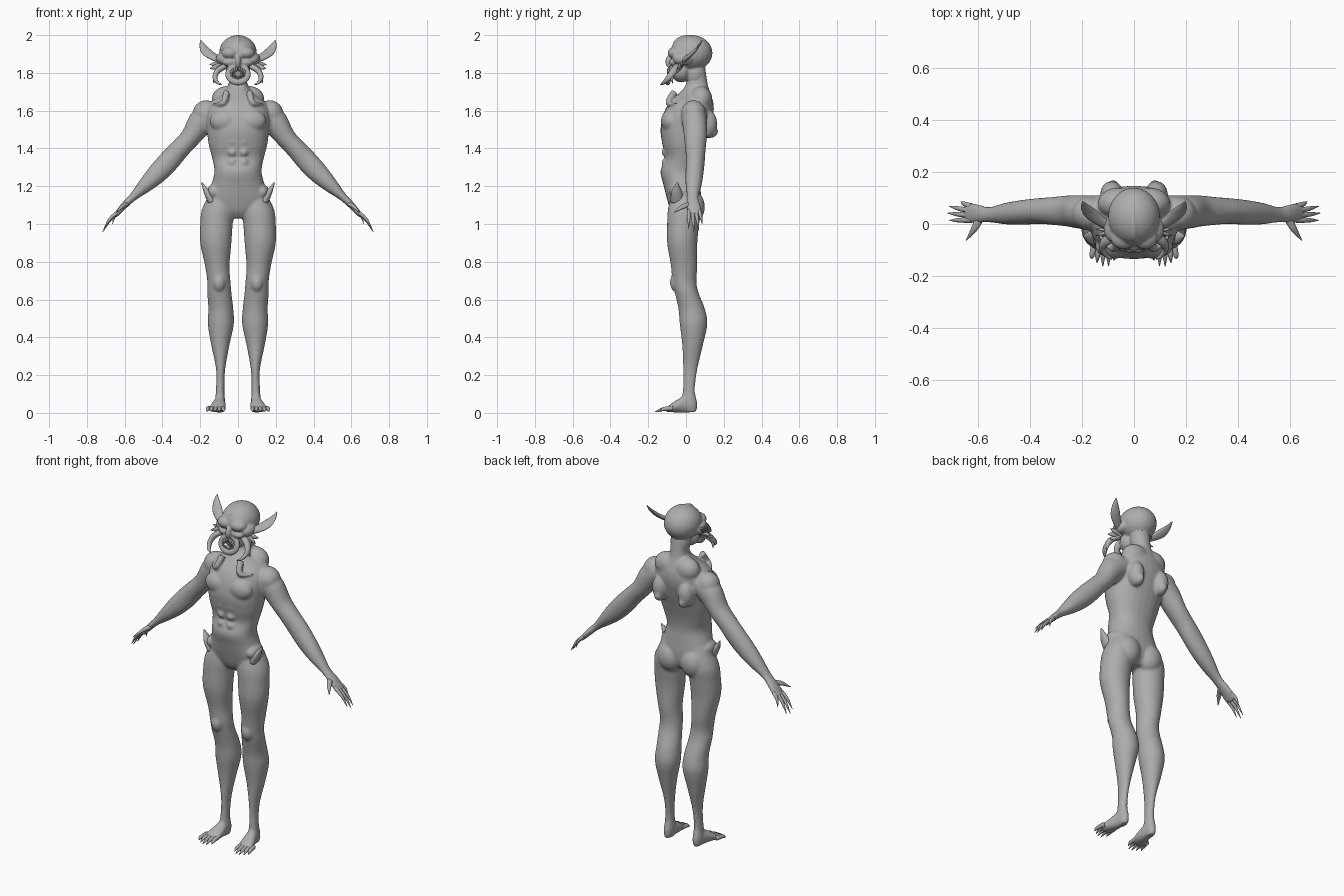
import bpy, bmesh, math
from mathutils import Vector, Matrix

cube = bpy.data.objects.get("Cube")
if cube:
    bpy.data.objects.remove(cube)

skin = bpy.data.materials.new("grey skin")
skin.use_nodes = True
GREY = (0.42, 0.42, 0.42, 1)
skin.diffuse_color = GREY
skin.node_tree.nodes["Principled BSDF"].inputs["Base Color"].default_value = GREY


def spline(stations, steps):
    """Smooth the station values with a Catmull-Rom curve."""
    rows = [Vector(s) for s in stations]
    rows = [rows[0]] + rows + [rows[-1]]
    out = []
    for p, q, r, s in zip(rows, rows[1:], rows[2:], rows[3:]):
        for k in range(steps):
            t = k / steps
            out.append(q + (r - p) * t / 2 + (p * 2 - q * 5 + r * 4 - s) * t * t / 2
                       + (q * 3 - p - r * 3 + s) * t ** 3 / 2)
    return out + [rows[-1]]


def loft(bm, stations, ref, axis=None, sides=20, steps=5, square=1.0):
    """Closed tube through (x, y, z, half width along ref, half depth)."""
    rows = spline(stations, steps)
    rings = []
    for i, row in enumerate(rows):
        ahead, behind = rows[min(i + 1, len(rows) - 1)], rows[max(i - 1, 0)]
        t = Vector(axis) if axis else Vector((ahead - behind)[:3])
        t.normalize()
        u = Vector(ref)
        u = (u - t * u.dot(t)).normalized()
        v = t.cross(u)
        ring = []
        for k in range(sides):
            angle = math.tau * k / sides
            c, s = math.cos(angle), math.sin(angle)
            c = math.copysign(abs(c) ** square, c)
            s = math.copysign(abs(s) ** square, s)
            offset = u * c * max(row[3], .001) + v * s * max(row[4], .001)
            ring.append(bm.verts.new(Vector(row[:3]) + offset))
        rings.append(ring)
    for low, high in zip(rings, rings[1:]):
        for k in range(sides):
            n = (k + 1) % sides
            bm.faces.new((low[k], low[n], high[n], high[k]))
    bm.faces.new(rings[0][::-1])
    bm.faces.new(rings[-1])


def column(bm, slices, square=1.0):
    """Upright loft from slices (z, x low, x high, y front, y back)."""
    rows = [((a + b) / 2, (f + k) / 2, z, (b - a) / 2, (k - f) / 2)
            for z, a, b, f, k in slices]
    loft(bm, rows, (1, 0, 0), axis=(0, 0, 1), sides=28, square=square)


def blob(bm, centre, radii):
    matrix = Matrix.Translation(centre) @ Matrix.Diagonal((*radii, 1))
    bmesh.ops.create_uvsphere(bm, u_segments=24, v_segments=16, radius=1, matrix=matrix)


def spike(bm, points, width, flat=1.0, ref=(0, 1, 0)):
    """Tapering horn, claw or finger along the points."""
    last = len(points) - 1
    rows = []
    for i, p in enumerate(points):
        r = width * (1 - (i / last) ** 2 * .9)
        rows.append((*p, r, r * flat))
    loft(bm, rows, ref, sides=10)


def finish(name, bm, voxel=0, smooth=0):
    """Make a mirrored object; voxel fuses overlapping masses into one skin."""
    bmesh.ops.recalc_face_normals(bm, faces=bm.faces)
    for face in bm.faces:
        face.smooth = True
    mesh = bpy.data.meshes.new(name)
    bm.to_mesh(mesh)
    bm.free()
    mesh.materials.append(skin)
    obj = bpy.data.objects.new(name, mesh)
    bpy.context.collection.objects.link(obj)
    obj.modifiers.new("Mirror", "MIRROR").use_mirror_merge = False
    if voxel:
        fuse = obj.modifiers.new("Fuse", "REMESH")
        fuse.mode = "VOXEL"
        fuse.voxel_size = voxel
        fuse.use_smooth_shade = True
        soften = obj.modifiers.new("Soften", "SMOOTH")
        soften.factor = .5
        soften.iterations = smooth
    return obj


# Body: torso, legs, arms and muscle masses fused into one skin
body = bmesh.new()
torso = [(1.84, .05, .01, .1), (1.74, .05, 0, .115), (1.69, .085, -.04, .13),
         (1.64, .15, -.09, .145), (1.58, .17, -.12, .145), (1.5, .165, -.135, .125),
         (1.42, .155, -.125, .1), (1.35, .137, -.112, .08), (1.28, .125, -.135, .07),
         (1.21, .14, -.12, .075), (1.13, .165, -.1, .08), (1.07, .13, -.08, .07),
         (1.03, .05, -.05, .04)]
column(body, [(z, -w, w, f, b) for z, w, f, b in torso], square=.9)
column(body, [(1.18, .04, .14, -.07, .06), (1.08, .02, .19, -.095, .08),
              (1, .028, .2, -.1, .07), (.9, .035, .2, -.1, .06),
              (.78, .045, .175, -.08, .06), (.7, .04, .163, -.073, .055),
              (.64, .035, .163, -.06, .065), (.55, .025, .157, -.04, .1),
              (.47, .022, .16, -.033, .113), (.36, .045, .142, -.02, .09),
              (.23, .068, .116, -.015, .06), (.12, .072, .117, -.016, .047),
              (.05, .068, .122, -.03, .06), (.005, .075, .115, -.02, .055)])
loft(body, [(.1, .04, 1.6, .07, .06), (.19, .045, 1.545, .066, .07),
            (.255, .05, 1.455, .06, .054), (.31, .05, 1.395, .054, .053),
            (.362, .05, 1.337, .05, .057), (.425, .045, 1.27, .048, .054),
            (.49, .04, 1.205, .042, .04), (.555, .036, 1.143, .03, .022),
            (.6, .04, 1.1, .036, .018), (.64, .043, 1.055, .04, .013),
            (.65, .045, 1.04, .03, .008)], (0, 1, 0), axis=(.38, 0, -.41))
loft(body, [(.095, .045, .03, .022, .025), (.097, 0, .045, .03, .045),
            (.104, -.05, .035, .04, .033), (.112, -.09, .022, .045, .018),
            (.114, -.105, .018, .035, .012)], (1, 0, 0), axis=(0, -1, 0))
masses = [((.07, -.085, 1.545), (.08, .048, .06)),    # chest
          ((.085, .115, 1.53), (.045, .05, .075)),    # shoulder blade
          ((.08, .125, 1.49), (.028, .045, .035)),
          ((.075, .035, 1.09), (.075, .065, .085)),   # buttock
          ((.1, -.05, .69), (.035, .035, .05)),       # knee
          ((.17, .04, 1.585), (.07, .066, .07)),      # shoulder
          ((.06, .08, 1.66), (.08, .06, .07)),        # neck muscle
          ((.13, -.03, 1.17), (.035, .06, .04))]      # hip bone
masses += [((.03, -.1, 1.27 + .055 * i), (.027, .03, .026)) for i in range(4)]
for centre, radii in masses:
    blob(body, centre, radii)
spike(body, [(.06, -.06, 1.7), (.08, -.095, 1.64), (.14, -.05, 1.64)], .02)
finish("body", body, .007, 6)

# Hip spikes
hips = bmesh.new()
spike(hips, [(.14, -.045, 1.12), (.166, -.05, 1.17), (.193, -.045, 1.22)], .036, .6)
finish("hip_spikes", hips)

# Fingers and thumb
hand = bmesh.new()
tips = [(.71, .014, .975), (.717, .042, .958), (.71, .068, .965), (.665, .086, 1)]
for i, tip in enumerate(tips):
    root = Vector((.625, .015 + .018 * i, 1.072))
    end = Vector(tip)
    middle = root.lerp(end, .5) + Vector((.008, 0, .006))
    spike(hand, [root, middle, end], .011)
spike(hand, [(.59, .025, 1.105), (.615, -.02, 1.09), (.645, -.063, 1.06)], .017, .8)
finish("fingers", hand)

# Clawed toes
toes = bmesh.new()
for i in range(5):
    x, reach = .08 + .018 * i, (.14, .162, .163, .15, .132)[i]
    spike(toes, [(x, -.07, .025), (x + .003 * (i - 1), -.12, .02),
                 (x + .004 * (i - 1), -reach, .006)], .013)
finish("toes", toes)

# Head: skull, brow, cheek, muzzle, lips
head = bmesh.new()
for centre, radii in [((0, .028, 1.905), (.1, .112, .095)),
                      ((0, .02, 1.95), (.025, .09, .052)),
                      ((.042, -.052, 1.905), (.048, .045, .034)),
                      ((.082, -.015, 1.875), (.035, .055, .035)),
                      ((.045, -.055, 1.855), (.036, .035, .022)),
                      ((0, -.075, 1.86), (.018, .035, .04)),
                      ((0, -.025, 1.81), (.065, .055, .06)),
                      ((0, .05, 1.8), (.055, .055, .08))]:
    blob(head, centre, radii)
ring = [(.05 * math.sin(math.tau * k / 12), -.083 + .014 * math.cos(math.tau * k / 12),
         1.793 + .042 * math.cos(math.tau * k / 12), .014, .018) for k in range(13)]
loft(head, ring, (0, 1, 0), sides=12)
finish("head", head, .005, 4)

# Teeth around the open mouth
teeth = bmesh.new()
for side in (1, -1):
    for i in range(4):
        x = .008 + .01 * i
        z = 1.793 + side * (.036 - .006 * i)
        spike(teeth, [(x, -.085, z), (x * .9, -.096, z - side * .012),
                      (x * .8, -.094, z - side * .025)], .006)
finish("teeth", teeth)

# Ears, cheek fins and mouth tendrils
ears = bmesh.new()
loft(ears, [(.085, -.015, 1.865, .02, .014), (.13, .012, 1.885, .024, .012),
            (.165, .04, 1.91, .028, .009), (.187, .066, 1.942, .018, .006),
            (.197, .086, 1.973, .002, .002)], (1, -.6, -.6), sides=14)
finish("ears", ears)

fins = bmesh.new()
for end in [(.15, -.02, 1.845), (.148, -.045, 1.822), (.125, -.05, 1.8)]:
    root = Vector((.075, -.025, 1.845))
    spike(fins, [root, root.lerp(Vector(end), .6), end], .018, .5, (0, 0, 1))
finish("cheek_fins", fins)

tendrils = bmesh.new()
spike(tendrils, [(.07, -.045, 1.835), (.108, -.065, 1.81), (.122, -.09, 1.775),
                 (.108, -.118, 1.748), (.085, -.135, 1.737)], .021, .8)
spike(tendrils, [(.11, -.07, 1.8), (.125, -.075, 1.77), (.128, -.07, 1.745)], .011)
finish("mouth_tendrils", tendrils)
